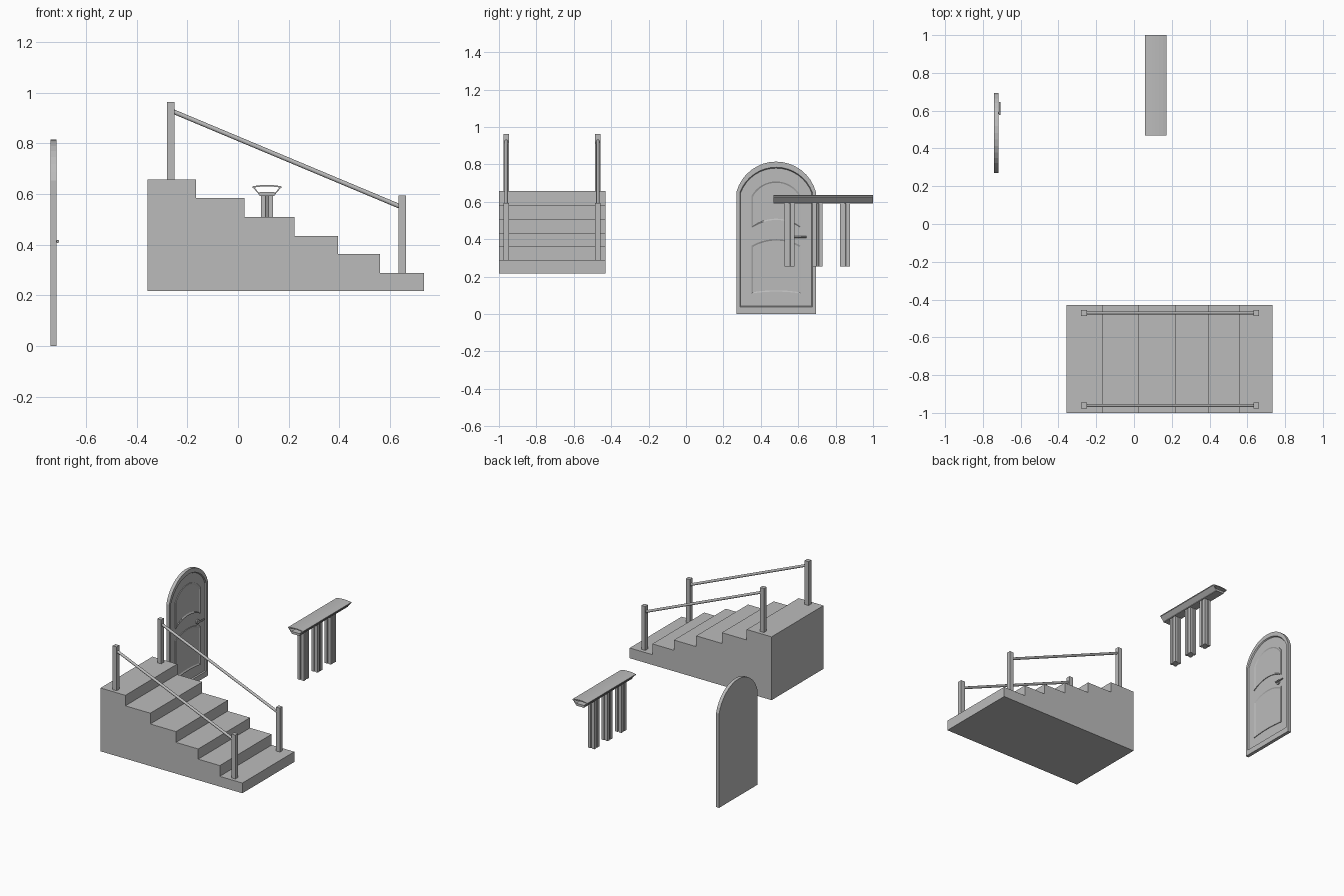
import bpy, bmesh, math
from mathutils import Vector

cube = bpy.data.objects.get("Cube")
if cube:
    bpy.data.objects.remove(cube)

grey = bpy.data.materials.new("plain grey")
grey.use_nodes = True
grey.diffuse_color = (0.5, 0.5, 0.5, 1)
grey.node_tree.nodes["Principled BSDF"].inputs["Base Color"].default_value = (0.5, 0.5, 0.5, 1)


def finish(name, bm):
    bmesh.ops.recalc_face_normals(bm, faces=bm.faces)
    mesh = bpy.data.meshes.new(name)
    bm.to_mesh(mesh)
    bm.free()
    mesh.materials.append(grey)
    obj = bpy.data.objects.new(name, mesh)
    bpy.context.scene.collection.objects.link(obj)
    return obj


def loft(name, rings):
    """Join rings of equal length with quads and cap both ends."""
    bm = bmesh.new()
    loops = [[bm.verts.new(p) for p in ring] for ring in rings]
    count = len(loops[0])
    for a, b in zip(loops, loops[1:]):
        for i in range(count):
            j = (i + 1) % count
            bm.faces.new((a[i], a[j], b[j], b[i]))
    bm.faces.new(loops[0][::-1])
    bm.faces.new(loops[-1])
    return finish(name, bm)


def along_y(name, profile, y0, y1):
    return loft(name, [[(x, y, z) for x, z in profile] for y in (y0, y1)])


def box(name, x0, x1, y0, y1, z0, z1):
    return along_y(name, [(x0, z0), (x1, z0), (x1, z1), (x0, z1)], y0, y1)


def rod(name, start, end, radius, sides=12):
    start, end = Vector(start), Vector(end)
    turn = (end - start).to_track_quat('Z', 'Y')
    circle = [turn @ Vector((radius * math.cos(t), radius * math.sin(t), 0))
              for t in (math.tau * i / sides for i in range(sides))]
    obj = loft(name, [[c + p for c in circle] for p in (start, end)])
    for face in obj.data.polygons:
        face.use_smooth = len(face.vertices) == 4
    return obj


# Staircase: stepped profile pushed across the width
FRONT, BACK, BASE = -1.0, -0.43, 0.217
edges = [-0.357, -0.166, 0.026, 0.223, 0.394, 0.56, 0.734]
heights = [0.657, 0.584, 0.509, 0.434, 0.363, 0.288]
profile = [(edges[0], BASE)]
for left, right, h in zip(edges, edges[1:], heights):
    profile += [(left, h), (right, h)]
profile.append((edges[-1], BASE))
along_y("staircase", profile, FRONT, BACK)

# Posts and sloping handrails
for side, y in (("front", -0.961), ("back", -0.471)):
    for place, x, z in (("upper", -0.265, 0.657), ("lower", 0.648, 0.288)):
        box(f"{side}_{place}_post", x - 0.015, x + 0.015, y - 0.015, y + 0.015, z, z + 0.305)
    rod(f"{side}_handrail", (-0.26, y, 0.927), (0.643, y, 0.549), 0.009)

# Door
MID = 0.482


def curve(half, z, rise, steps=16):
    """Points of a circular arc over a chord, from +half to -half."""
    radius = (half * half + rise * rise) / (2 * rise)
    span = math.asin(half / radius)
    return [(radius * math.sin(t), z + rise - radius + radius * math.cos(t))
            for t in (span * (1 - 2 * i / steps) for i in range(steps + 1))]


def arched(x, half, bottom, bow, spring, rise):
    low = curve(half, bottom, bow)[::-1] if bow else [(-half, bottom), (half, bottom)]
    return [(x, MID + y, z) for y, z in low + curve(half, spring, rise)]


BACK_X, FACE, SUNK = -0.74, -0.717, -0.725
outer = (0.212, 0, 0, 0.654, 0.161)
inner = (0.194, 0.038, 0, 0.65, 0.135)
sunk = (0.19, 0.042, 0, 0.648, 0.132)
loft("door", [arched(BACK_X, *outer), arched(FACE, *outer),
              arched(FACE, *inner), arched(SUNK, *sunk)])


def panel(name, half, bottom, bow, spring, rise):
    rings = []
    for x, inset in ((SUNK - 0.002, 0), (SUNK + 0.005, 0), (SUNK + 0.005, 0.006), (SUNK + 0.001, 0.013)):
        rings.append(arched(x, half - inset, bottom + inset, bow, spring - inset, rise))
    loft(name, rings)


panel("door_upper_panel", 0.137, 0.457, 0.04, 0.64, 0.075)
panel("door_lower_panel", 0.137, 0.104, 0.01, 0.372, 0.034)

# Door handle: rose, stem and lever
rod("handle_rose", (SUNK - 0.002, 0.588, 0.413), (FACE, 0.588, 0.413), 0.016)
rod("handle_stem", (FACE - 0.002, 0.588, 0.413), (-0.709, 0.588, 0.413), 0.005)
rod("handle_lever", (-0.711, 0.576, 0.413), (-0.711, 0.645, 0.412), 0.005, 8)

# Bar counter: crowned top, flared sides and a central beam
CX, Y0, Y1 = 0.1145, 0.468, 1.0
crown = curve(0.057, 0.63, 0.006, 6)
along_y("counter_top", [(CX + x, z) for x, z in crown]
        + [(CX + x, z - 0.006) for x, z in reversed(crown)], Y0, Y1)
for name, s in (("right", -1), ("left", 1)):
    flare = [(0.057, 0.627), (0.027, 0.592), (0.027, 0.598), (0.05, 0.627)]
    along_y(f"counter_{name}_flare", [(CX + s * x, z) for x, z in flare], Y0, Y1)
box("counter_beam", CX - 0.03, CX + 0.03, Y0, Y1, 0.592, 0.608)

# Counter legs, grooved on every side
quarter = [(0.004, 0.021), (0.006, 0.027), (0.024, 0.027), (0.024, 0.006), (0.019, 0.004)]
for n, y in enumerate((0.553, 0.704, 0.85)):
    section = []
    for sx, sy in ((1, 1), (1, -1), (-1, -1), (-1, 1)):
        corner = [(sx * a, sy * b) for a, b in quarter]
        section += corner if sx * sy > 0 else corner[::-1]
    loft(f"counter_leg_{n + 1}", [[(CX + a, y + b, z) for a, b in section] for z in (0.255, 0.6)])
